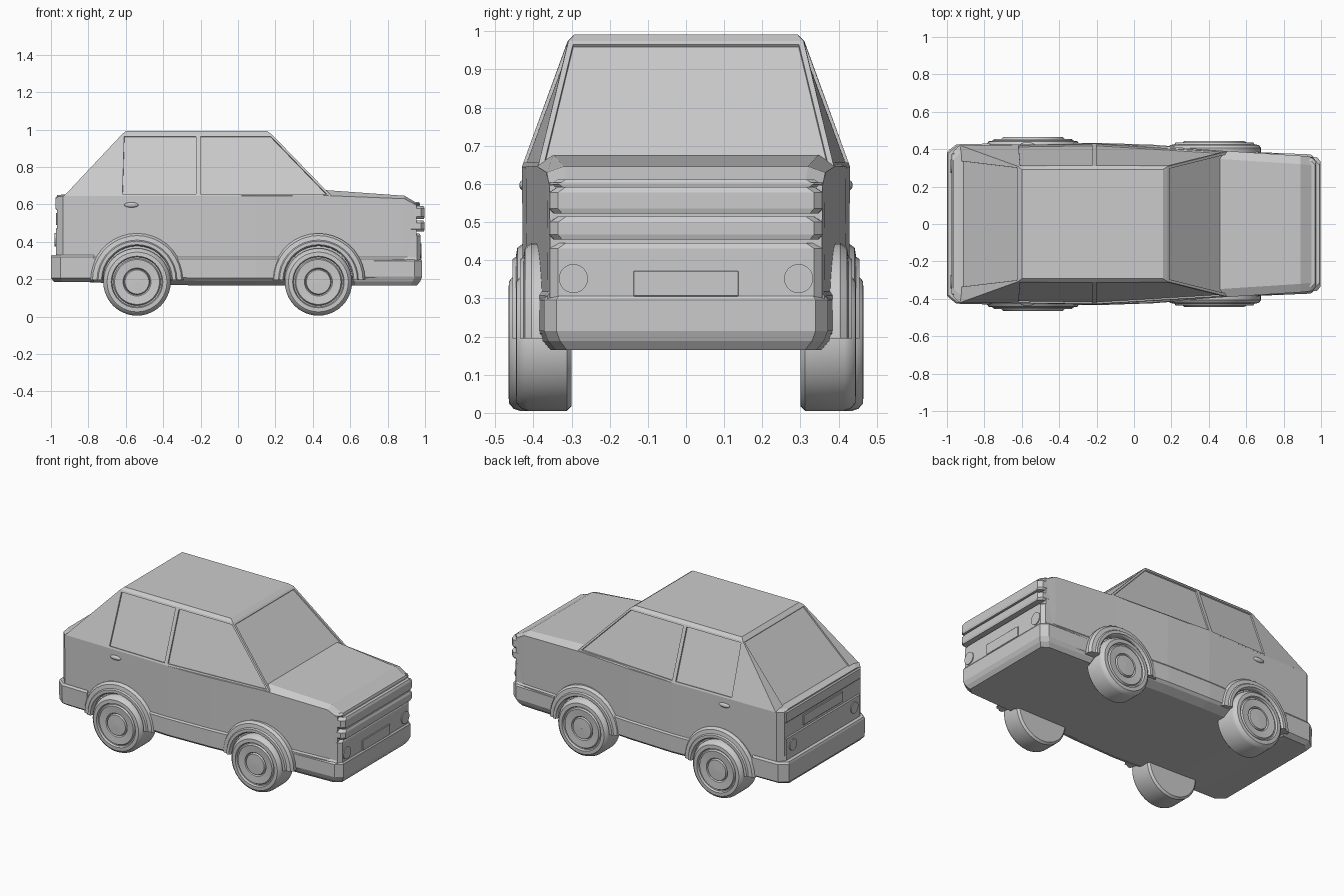
import bpy, bmesh, math
from mathutils import Matrix

if "Cube" in bpy.data.objects:
    bpy.data.objects.remove(bpy.data.objects["Cube"])

def finish(name, bm, smooth=None):
    bmesh.ops.recalc_face_normals(bm, faces=bm.faces[:])
    me = bpy.data.meshes.new(name)
    bm.to_mesh(me)
    bm.free()
    ob = bpy.data.objects.new(name, me)
    bpy.context.collection.objects.link(ob)
    if smooth:
        bpy.ops.object.select_all(action='DESELECT')
        ob.select_set(True)
        bpy.context.view_layer.objects.active = ob
        bpy.ops.object.shade_smooth_by_angle(angle=math.radians(smooth))
    return ob

def loft(name, rings, closed=False, smooth=None):
    """Skin a list of closed rings; cap the ends, or join last to first."""
    bm = bmesh.new()
    rows = [[bm.verts.new(p) for p in r] for r in rings]
    n = len(rows[0])
    pairs = list(zip(rows, rows[1:] + rows[:1])) if closed else list(zip(rows, rows[1:]))
    for a, b in pairs:
        for i in range(n):
            j = (i + 1) % n
            bm.faces.new((a[i], a[j], b[j], b[i]))
    if not closed:
        bm.faces.new(rows[0])
        bm.faces.new(rows[-1])
    return finish(name, bm, smooth)

def box(name, lo, hi, bevel=0.0):
    bm = bmesh.new()
    size = [b - a for a, b in zip(lo, hi)]
    mid = [(a + b) / 2 for a, b in zip(lo, hi)]
    bmesh.ops.create_cube(bm, size=1, matrix=Matrix.Translation(mid) @ Matrix.Diagonal((*size, 1)))
    if bevel:
        bmesh.ops.bevel(bm, geom=bm.edges[:], offset=bevel, segments=1, affect='EDGES')
    return finish(name, bm)

def disc_x(name, x, y, z, r, depth):
    bm = bmesh.new()
    m = Matrix.Translation((x, y, z)) @ Matrix.Rotation(math.pi / 2, 4, 'Y')
    bmesh.ops.create_cone(bm, cap_ends=True, segments=24, radius1=r, radius2=r, depth=depth, matrix=m)
    return finish(name, bm, 30)

def plan_loft(name, half, levels):
    """Mirror a half plan outline and stack it at (z, scale) levels."""
    outline = half + [(x, -y) for x, y in reversed(half)]
    x0 = half[0][0]
    return loft(name, [[(x0 + (x - x0) * k, y * k, z) for x, y in outline] for z, k in levels])

# Main body: cross-sections along x (x, half width, underside, shoulder, top)
def section(x, w, lo, sh, top):
    half = [(w - .06, lo), (w - .01, lo + .025), (w + .004, lo + .04), (w + .004, .308),
            (w - .003, .318), (w, sh), (w - .045, top)]
    return [(x, y, z) for y, z in half] + [(x, -y, z) for y, z in reversed(half)]

loft("body", [section(*s) for s in [
    (-.968, .385, .195, .64, .65), (-.935, .42, .19, .645, .652), (-.6, .424, .175, .645, .652),
    (-.2, .43, .166, .645, .652), (.1, .42, .166, .645, .655), (.47, .392, .166, .647, .676),
    (.89, .365, .17, .63, .646), (.955, .358, .18, .595, .608)]])

# Cabin with recessed panes
bm = bmesh.new()
def mirrored(x, y, z):
    return [bm.verts.new((x, s * y, z)) for s in (1, -1)]
rear_in = mirrored(-.93, .345, .645)
base = [mirrored(x, y, .645) for x, y in [(-.93, .42), (-.63, .424), (-.212, .43), (.5, .388)]]
top = [mirrored(x, y, .975) for x, y in [(-.62, .308), (-.212, .31), (.18, .308)]]
roof = [mirrored(x, .292, .992) for x in (-.60, .155)]
panes = []
for s in (0, 1):
    bm.faces.new((rear_in[s], base[0][s], top[0][s]))
    bm.faces.new((base[0][s], base[1][s], top[0][s]))
    panes.append(bm.faces.new((base[1][s], base[2][s], top[1][s], top[0][s])))
    panes.append(bm.faces.new((base[2][s], base[3][s], top[2][s], top[1][s])))
    bm.faces.new((top[0][s], top[1][s], top[2][s], roof[1][s], roof[0][s]))
screens = [bm.faces.new((a[0], a[1], b[1], b[0])) for a, b in
           ((rear_in, top[0]), (base[3], top[2]))]
for a, b in ((top[0], roof[0]), (roof[0], roof[1]), (top[2], roof[1])):
    bm.faces.new((a[0], a[1], b[1], b[0]))
bm.faces.new([rear_in[0]] + [b[0] for b in base] + [b[1] for b in reversed(base)] + [rear_in[1]])
bmesh.ops.recalc_face_normals(bm, faces=bm.faces[:])
for faces, width in ((panes, .012), (screens[:1], .008), (screens[1:], .014)):
    r = bmesh.ops.inset_individual(bm, faces=faces, thickness=width, depth=0, use_even_offset=True)
    bmesh.ops.inset_individual(bm, faces=faces, thickness=.001, depth=-.008, use_even_offset=True)
finish("cabin", bm)

# Bumpers
plan_loft("rear_bumper", [(-.77, .43), (-.95, .426), (-1.0, .385)],
          [(.185, .93), (.205, .995), (.318, 1), (.33, .98)])
plan_loft("front_bumper", [(.62, .386), (.945, .372), (.985, .34)],
          [(.165, .92), (.188, .97), (.215, 1), (.296, 1), (.306, .98)])

# Nose: slanted lip, two grille bars and lower panel
for name, lo, hi, reach in [("bonnet_lip", .592, .612, .974), ("upper_grille_bar", .523, .592, .998),
                            ("lower_grille_bar", .455, .514, .998), ("nose_panel", .29, .445, .976)]:
    plan_loft(name, [(.88, .362), (reach - .02, .357), (reach, .335)],
              [(lo, .97), (lo + .012, 1), (hi - .014, 1), (hi, .94)])
box("front_plate", (.96, -.138, .305), (.982, .138, .372), .002)

# Tail panel
box("tail_upper_lip", (-.975, -.385, .565), (-.93, .385, .645), .01)
box("tail_lower_panel", (-.974, -.385, .32), (-.93, .385, .48), .012)
box("rear_plate", (-.974, -.2, .49), (-.95, .2, .555), .003)

# Lights and door handles on both sides
for s in (1, -1):
    disc_x("headlight", .974, s * .295, .352, .038, .016)
    disc_x("tail_light", -.972, s * .31, .41, .036, .016)
    bm = bmesh.new()
    bmesh.ops.create_uvsphere(bm, u_segments=16, v_segments=8, radius=1, matrix=
        Matrix.Translation((-.57, s * .425, .597)) @ Matrix.Diagonal((.038, .012, .014, 1)))
    finish("door_handle", bm, 40)

# Wheels and arches, turned around the axle (radius, y) profiles
tyre = [(0, .30), (.168, .30), (.18, .312), (.18, .435), (.174, .452), (.16, .464), (.138, .465),
        (.133, .452), (.126, .452), (.120, .462), (.075, .458), (.069, .448), (.064, .460), (0, .462)]
arch = [(.18, .33), (.25, .33), (.25, .425), (.238, .442), (.214, .446), (.208, .455),
        (.19, .455), (.183, .444)]

def turned(profile, cx, cz, s, dy, angles):
    return [[(cx + r * math.cos(a), s * (y + (dy if y > .4 else 0)), cz + r * math.sin(a))
             for r, y in profile] for a in angles]

for place, cx, dy in (("rear", -.54, 0), ("front", .43, -.02)):
    for s in (1, -1):
        n = 40
        rings = turned([(max(r, .0005), y) for r, y in tyre], cx, .185, s, dy,
                       [2 * math.pi * i / n for i in range(n)])
        loft(place + "_wheel", rings, True, 35)
        loft(place + "_arch", turned(arch, cx, .195, s, dy, [math.pi * i / 18 for i in range(19)]),
             False, 25)
